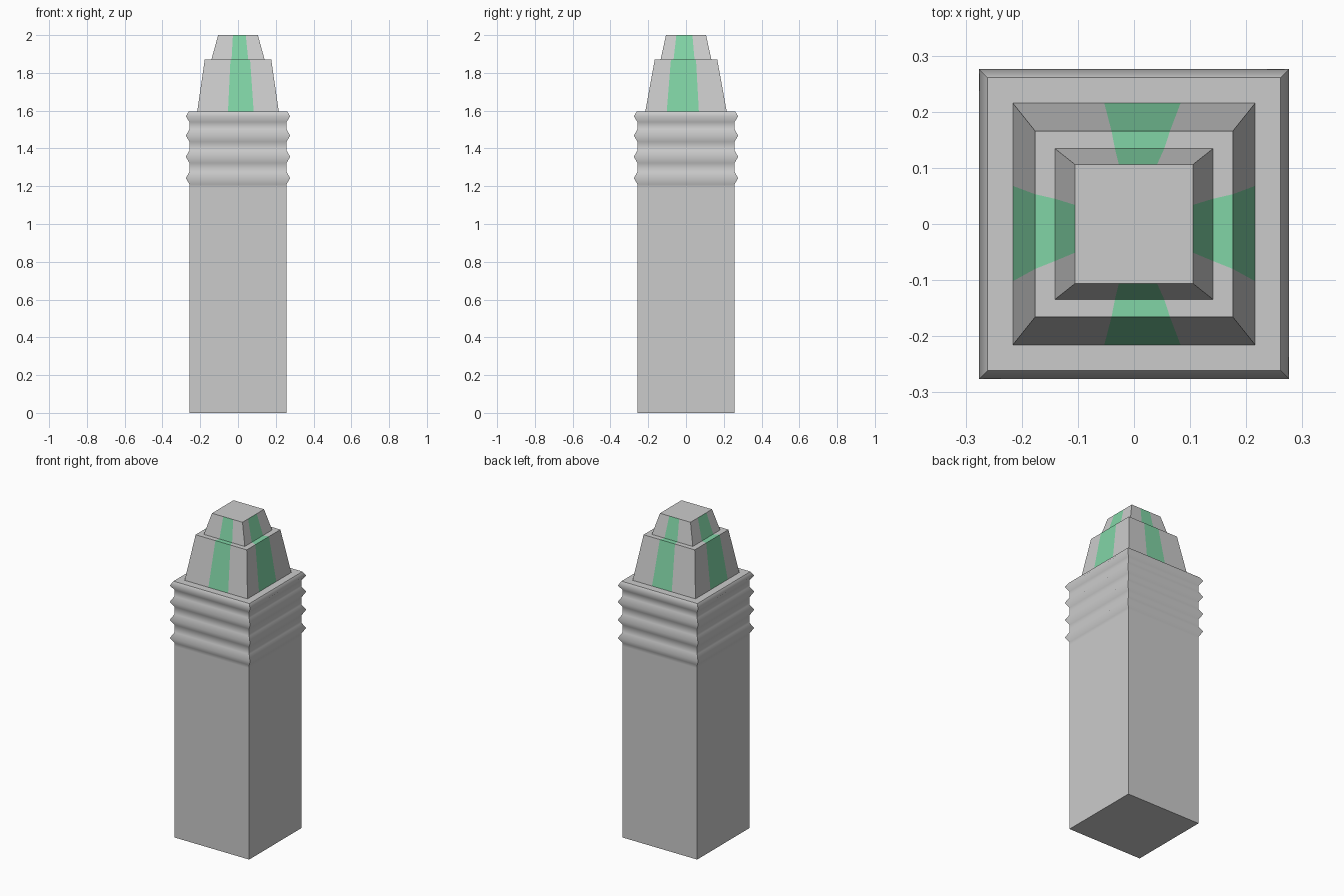
import bpy, bmesh

if "Cube" in bpy.data.objects:
    bpy.data.objects.remove(bpy.data.objects["Cube"])


def make_object(name, bm):
    mesh = bpy.data.meshes.new(name)
    bm.to_mesh(mesh)
    bm.free()
    obj = bpy.data.objects.new(name, mesh)
    bpy.context.collection.objects.link(obj)
    return obj


def bridge(bm, lower, upper, segments):
    n = len(lower)
    return [bm.faces.new((lower[i], lower[(i + 1) % n], upper[(i + 1) % n], upper[i]))
            for i in segments]


# Square shaft with four ridges: (half width, height) profile
SHAFT, RIDGE = 0.257, 0.276
profile = [(SHAFT, 0.0), (SHAFT, 1.19)]
for z in (1.243, 1.356, 1.468):
    profile += [(SHAFT, z - 0.033), (RIDGE, z), (SHAFT, z + 0.033)]
profile += [(SHAFT, 1.54), (RIDGE, 1.57), (0.261, 1.595)]

bm = bmesh.new()
rings = [[bm.verts.new((sx * h, sy * h, z))
          for sx, sy in ((-1, -1), (1, -1), (1, 1), (-1, 1))] for h, z in profile]
for low, high in zip(rings, rings[1:]):
    for face in bridge(bm, low, high, range(4)):
        face.smooth = True
bm.faces.new(rings[0][::-1])
bm.faces.new(rings[-1])
# Keep the corners and both caps crisp
for edge in bm.edges:
    a, b = edge.verts
    level = abs(a.co.z - b.co.z) < 1e-5
    if not level or a.co.z < 1.2 or a.co.z > 1.59:
        edge.smooth = False
make_object("ridged_shaft", bm)

# Stepped tip: half x, half y, height, stripe range in x, stripe range in y
levels = [
    (0.216, 0.2155, 1.595, (-0.053, 0.083), (-0.102, 0.068)),
    (0.176, 0.1655, 1.87, (-0.040, 0.064), (-0.080, 0.053)),
    (0.141, 0.1345, 1.87, (-0.034, 0.054), (-0.066, 0.045)),
    (0.105, 0.106, 2.0, (-0.027, 0.041), (-0.051, 0.034)),
]


def tip_ring(bm, hx, hy, z, sx, sy):
    # Each side holds a corner followed by the two stripe edges
    points = [(-hx, -hy), (sx[0], -hy), (sx[1], -hy),
              (hx, -hy), (hx, sy[0]), (hx, sy[1]),
              (hx, hy), (sx[1], hy), (sx[0], hy),
              (-hx, hy), (-hx, sy[1]), (-hx, sy[0])]
    return [bm.verts.new((x, y, z)) for x, y in points]


def tip_part(name, segments, capped):
    bm = bmesh.new()
    rings = [tip_ring(bm, *level) for level in levels]
    for low, high in zip(rings, rings[1:]):
        bridge(bm, low, high, segments)
    if capped:
        bm.faces.new(rings[-1])
    bmesh.ops.delete(bm, geom=[v for v in bm.verts if not v.link_faces], context='VERTS')
    return make_object(name, bm)


tip_part("stepped_tip", [i for i in range(12) if i % 3 != 1], True)
stripes = tip_part("tip_stripes", [1, 4, 7, 10], False)

green = bpy.data.materials.new("green")
green.diffuse_color = (0.22, 0.66, 0.38, 1)
green.use_nodes = True
green.node_tree.nodes["Principled BSDF"].inputs["Base Color"].default_value = green.diffuse_color
stripes.data.materials.append(green)
